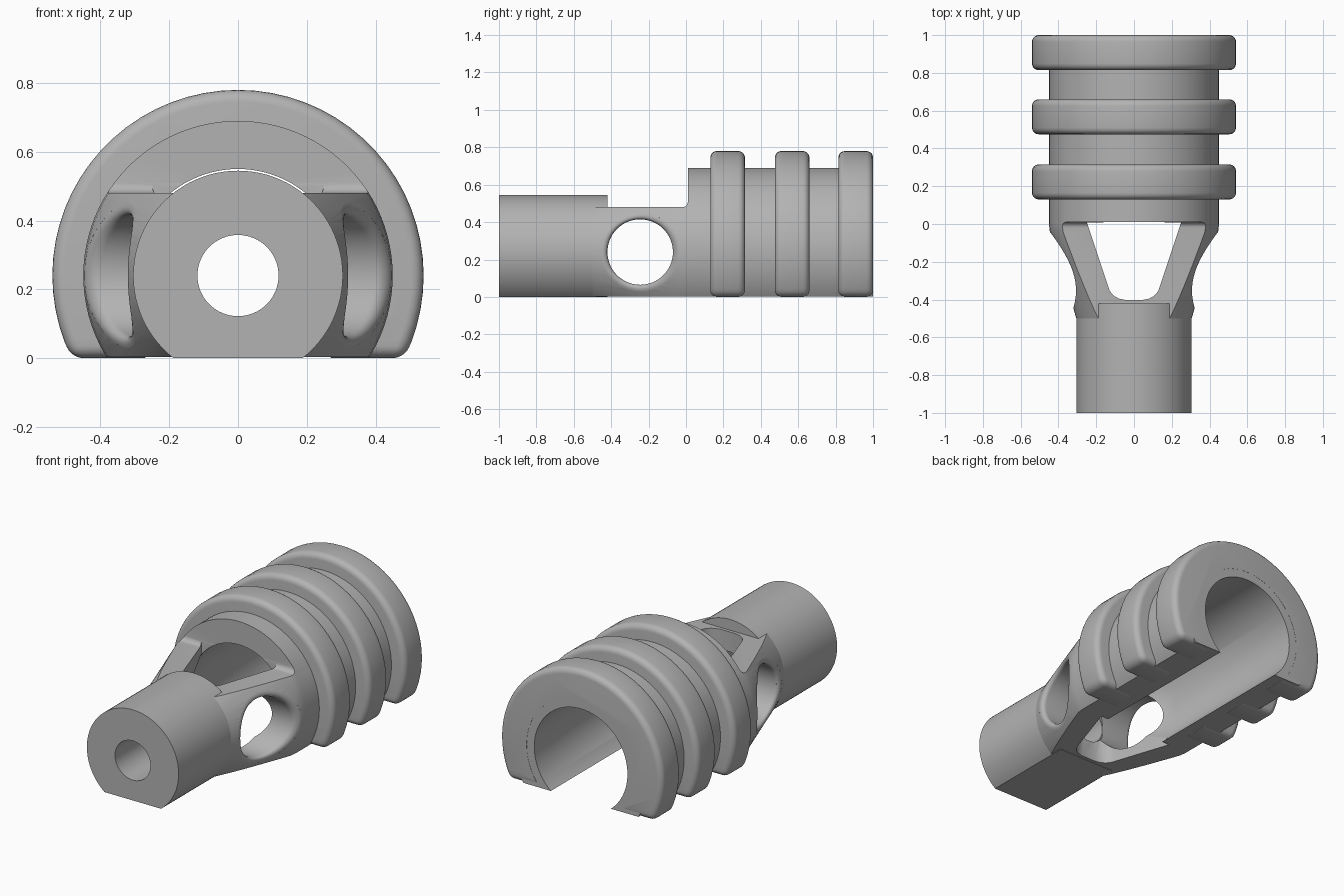
import bpy, bmesh
from math import sin, cos, pi, sqrt, asin, radians

if "Cube" in bpy.data.objects:
    bpy.data.objects.remove(bpy.data.objects["Cube"])

AXIS = 0.24        # height of the shared centre line
GREY = (0.45, 0.45, 0.45, 1)
mat = bpy.data.materials.new("plain grey")
mat.use_nodes = True
mat.diffuse_color = GREY
for node in mat.node_tree.nodes:
    if node.type == 'BSDF_PRINCIPLED':
        node.inputs["Base Color"].default_value = GREY


def loft(name, rings):
    """Closed solid through equal-length loops of points."""
    bm = bmesh.new()
    loops = [[bm.verts.new(p) for p in ring] for ring in rings]
    n = len(loops[0])
    for a, b in zip(loops, loops[1:]):
        for i in range(n):
            j = (i + 1) % n
            bm.faces.new((a[i], a[j], b[j], b[i]))
    bm.faces.new(loops[0])
    bm.faces.new(loops[-1])
    bmesh.ops.recalc_face_normals(bm, faces=bm.faces)
    mesh = bpy.data.meshes.new(name)
    bm.to_mesh(mesh)
    bm.free()
    mesh.materials.append(mat)
    obj = bpy.data.objects.new(name, mesh)
    bpy.context.collection.objects.link(obj)
    return obj


def lathe(name, profile, n=96):
    """Turned solid along y from (y, radius) pairs."""
    return loft(name, [[(r * cos(2 * pi * i / n), y, AXIS + r * sin(2 * pi * i / n))
                        for i in range(n)] for y, r in profile])


def flat_round(name, r, y0, y1, n=44):
    """Cylinder along y with a flat underside on the ground."""
    low = asin(AXIS / r)
    angles = [-low + (pi + 2 * low) * i / n for i in range(n + 1)]
    return loft(name, [[(r * cos(a), y, max(0, AXIS + r * sin(a))) for a in angles]
                       for y in (y0, y1)])


def box(name, y0, y1, z0, z1):
    return loft(name, [[(-1, y, z0), (1, y, z0), (1, y, z1), (-1, y, z1)] for y in (y0, y1)])


def apply(obj, mod):
    bpy.context.view_layer.objects.active = obj
    bpy.ops.object.modifier_apply(modifier=mod.name)


def cut(obj, cutter):
    cutter.hide_render = True
    mod = obj.modifiers.new("cut", 'BOOLEAN')
    mod.operation = 'DIFFERENCE'
    mod.solver = 'EXACT'
    mod.object = cutter
    apply(obj, mod)
    bpy.data.objects.remove(cutter)


def smooth(obj):
    bpy.ops.object.select_all(action='DESELECT')
    obj.select_set(True)
    bpy.context.view_layer.objects.active = obj
    bpy.ops.object.shade_smooth_by_angle(angle=radians(30))


# Sleeve with the flared neck
body = lathe("sleeve_and_neck", [(-0.52, 0.299), (-0.04, 0.446), (0, 0.45), (0.999, 0.45)])
cut(body, box("ground_cutter", -2, 2, -1, 0.003))

# Flat top over the neck, with a small fillet against the sleeve
R = 0.03
fillet = [(0.01 - R + R * sin(t * pi / 12), 0.48 + R - R * cos(t * pi / 12)) for t in range(7)]
outline = [(-0.7, 0.48)] + fillet + [(0.01, 1), (-0.7, 1)]
cut(body, loft("top_cutter", [[(x, y, z) for y, z in outline] for x in (-1, 1)]))

# Bore, tapering into the neck
cut(body, lathe("bore_cutter", [(-0.36, 0.13), (0, 0.31), (1.1, 0.31)]))
cut(body, lathe("small_bore_cutter", [(-1.1, 0.121), (-0.3, 0.121)], 64))

# Tapered opening between the two struts
half = [(0.25, 0.009), (0.14, -0.32), (0.128, -0.355), (0.107, -0.38), (0.08, -0.395), (0.045, -0.402)]
plan = half + [(-x, y) for x, y in reversed(half)]
cut(body, loft("opening_cutter", [[(x, y, z) for x, y in plan] for z in (-0.1, 0.7)]))


# Round side windows with a rolled outer rim
def neck_x(y, z):
    r = min(0.45, max(0.305, 0.305 + 0.306 * (y + 0.5)))
    return sqrt(r * r - (z - AXIS) ** 2)


def window_cutter(side, n=64):
    roll = 0.035
    steps = [(roll * (sin(t * pi / 12) - 1), 0.21 - roll * cos(t * pi / 12)) for t in range(7)]
    steps.append((0.06, 0.215))
    circle = [(cos(2 * pi * i / n), sin(2 * pi * i / n)) for i in range(n)]
    rings = [[(-0.01 * side, -0.245 + 0.175 * c, AXIS + 0.175 * s) for c, s in circle]]
    for u, rho in steps:
        pts = [(-0.245 + rho * c, AXIS + rho * s) for c, s in circle]
        rings.append([(side * (neck_x(y, z) + u), y, z) for y, z in pts])
    return loft("window_cutter", rings)


for side in (-1, 1):
    cut(body, window_cutter(side))
smooth(body)

# Front barrel with its through hole
barrel = flat_round("front_barrel", 0.305, -1, -0.421, 72)
cut(barrel, lathe("hole_cutter", [(-1.1, 0.118), (-0.3, 0.118)], 64))
smooth(barrel)

# Three rounded collars around the sleeve
for label, y0, y1 in (("front", 0.13, 0.315), ("middle", 0.475, 0.66), ("rear", 0.815, 1.0)):
    collar = flat_round(label + "_collar", 0.54, y0, y1)
    bevel = collar.modifiers.new("round", 'BEVEL')
    bevel.width = 0.035
    bevel.segments = 5
    bevel.limit_method = 'ANGLE'
    bevel.angle_limit = radians(40)
    apply(collar, bevel)
    cut(collar, lathe("collar_cutter", [(-0.1, 0.36), (1.2, 0.36)]))
    smooth(collar)
